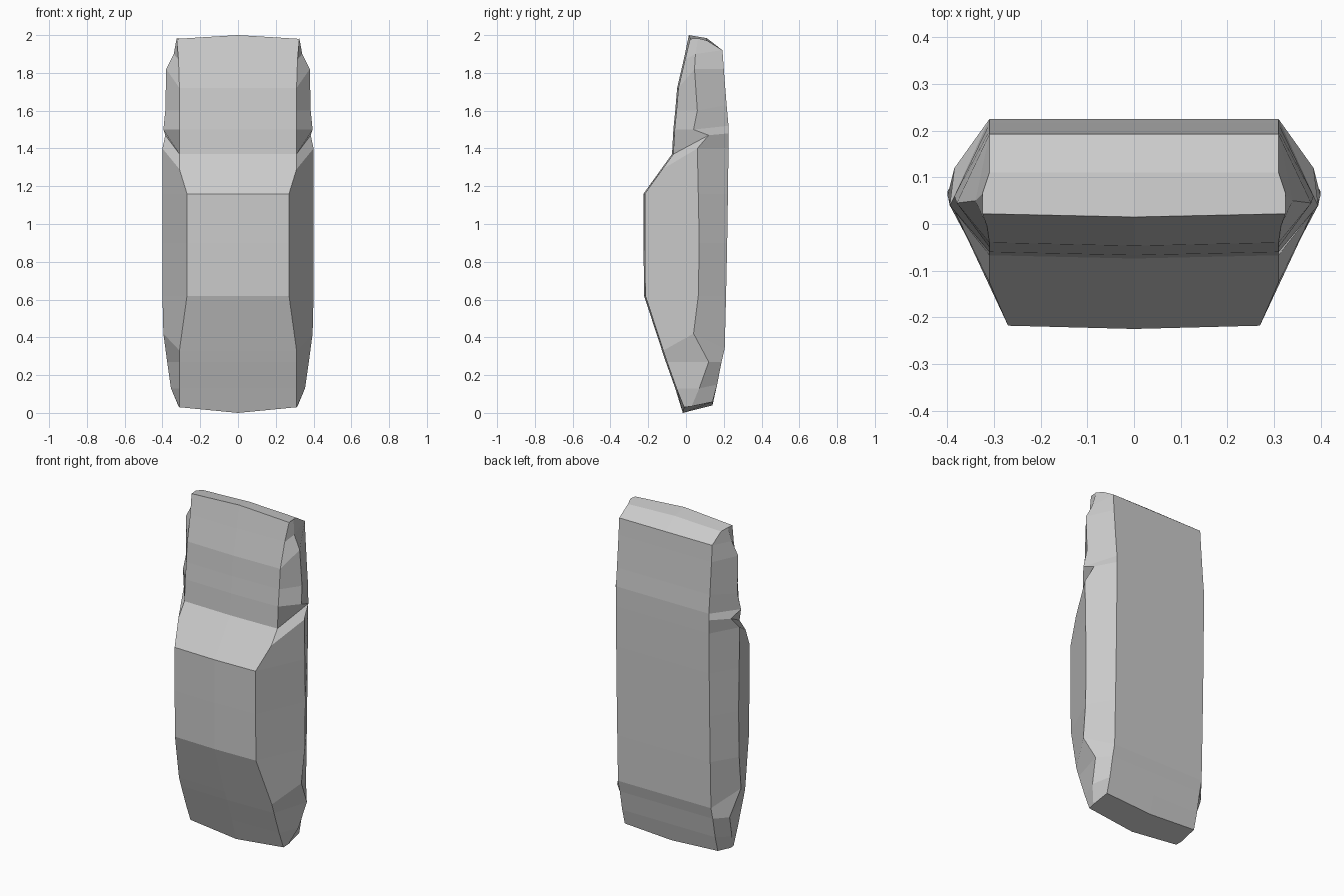
import bpy, bmesh

# Stations up the body: front edge (w, y, z), side crease (w, y, z), back edge (y, z)
rows = [
    (.31, -.01, .03,    .315, .03, .035,  .14, .058),
    (.31, -.05, .13,    .355, .07, .13,   .165, .15),
    (.31, -.10, .27,    .375, .12, .27,   .188, .27),
    (.31, -.12, .33,    .395, .04, .42,   .205, .34),
    (.27, -.215, .62,   .40, .065, .62,   .212, .62),
    (.27, -.218, .90,   .40, .07, .90,    .218, .90),
    (.27, -.218, 1.16,  .40, .065, 1.16,  .222, 1.16),
    (.31, -.125, 1.29,  .40, .06, 1.40,   .225, 1.40),
    (.31, -.067, 1.37,  .385, .12, 1.47,  .225, 1.48),
    (.31, -.06, 1.50,   .395, .04, 1.50,  .225, 1.52),
    (.31, -.05, 1.60,   .385, .06, 1.60,  .215, 1.63),
    (.31, -.04, 1.72,   .38, .045, 1.82,  .20, 1.82),
    (.315, -.005, 1.87, .34, .05, 1.90,   .193, 1.92),
    (.325, .022, 1.98,  .325, .065, 1.983, .11, 1.972),
]

# Half body: one open section per station, lofted upward
bm = bmesh.new()
sections = []
for i, (fw, fy, fz, mw, my, mz, by, bz) in enumerate(rows):
    lift = -.03 if i == 0 else (.02 if i == len(rows) - 1 else 0)
    points = [(0, fy - .007, fz + lift), (fw, fy, fz), (mw, my, mz),
              (.31, by, bz), (0, by, bz + lift * .6)]
    sections.append([bm.verts.new(p) for p in points])
for low, high in zip(sections, sections[1:]):
    for k in range(4):
        bm.faces.new((low[k], low[k + 1], high[k + 1], high[k]))

# End caps
bm.faces.new(sections[0][::-1])
bm.faces.new(sections[-1])
bmesh.ops.recalc_face_normals(bm, faces=bm.faces)
mesh = bpy.data.meshes.new("body_shell")
bm.to_mesh(mesh)
bm.free()
body = bpy.data.objects.new("body_shell", mesh)
bpy.context.collection.objects.link(body)

# Mirror to the other side
mirror = body.modifiers.new("Mirror", 'MIRROR')
mirror.use_axis[0] = True
mirror.use_clip = True
# Make sure the half shell faces outward
if sum(p.normal.x * p.area for p in mesh.polygons) < 0:
    mesh.flip_normals()
